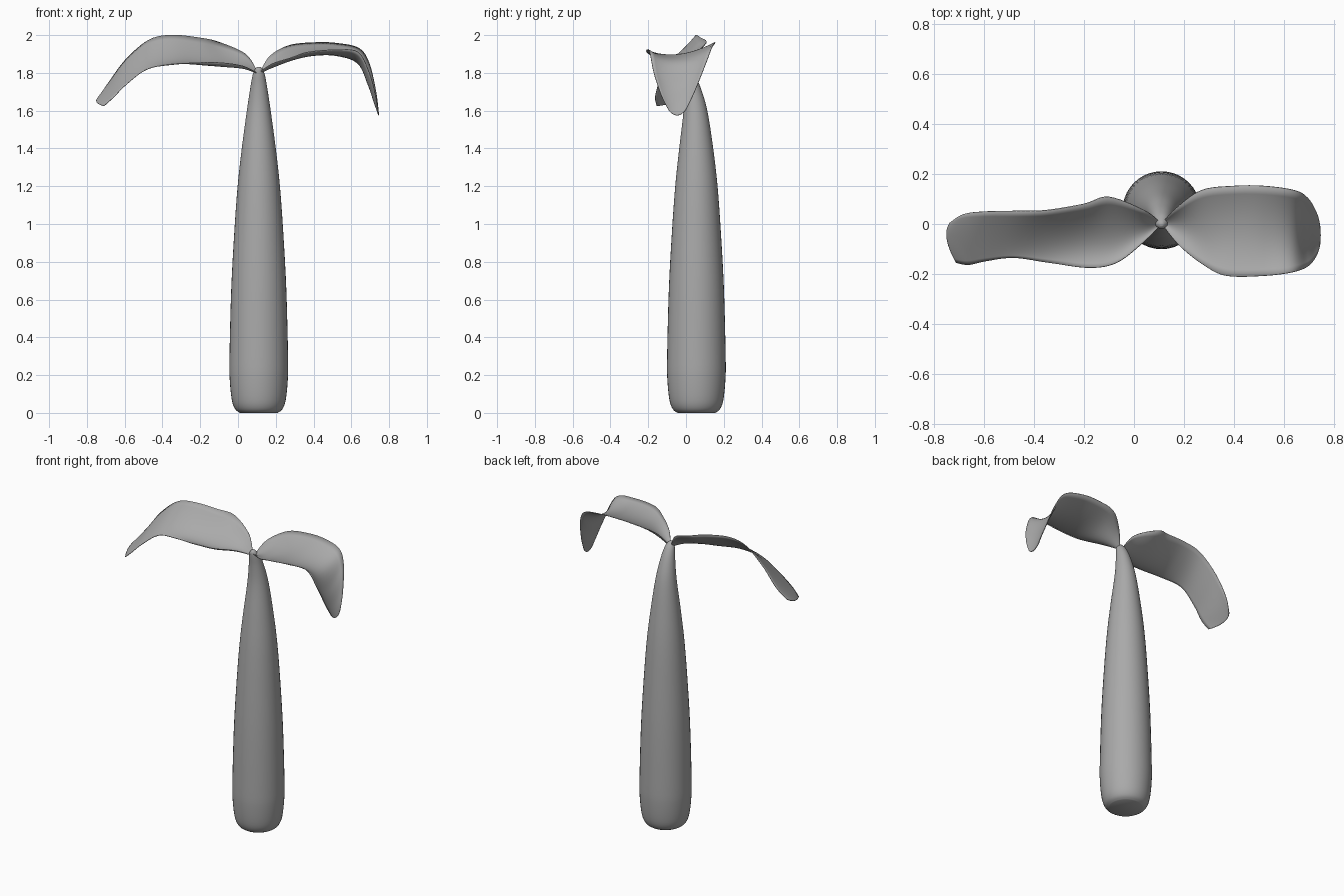
import bpy
import bmesh
import math
from mathutils import Vector

cube = bpy.data.objects.get("Cube")
if cube:
    bpy.data.objects.remove(cube, do_unlink=True)

grey = bpy.data.materials.new("plain_grey")
grey.use_nodes = True
grey.diffuse_color = (0.4, 0.4, 0.4, 1)
shader = grey.node_tree.nodes["Principled BSDF"]
shader.inputs["Base Color"].default_value = grey.diffuse_color
shader.inputs["Roughness"].default_value = 0.8


def smooth_path(points, steps):
    """Pass a smooth curve through the given points."""
    pts = [Vector(p) for p in points]
    last = len(pts) - 1
    result = []
    for i in range(last):
        a, b = pts[max(i - 1, 0)], pts[i]
        c, d = pts[i + 1], pts[min(i + 2, last)]
        for s in range(steps):
            t = s / steps
            result.append(b + (c - a) * (t / 2)
                          + (a * 2 - b * 5 + c * 4 - d) * (t * t / 2)
                          + (b * 3 - a - c * 3 + d) * (t ** 3 / 2))
    result.append(pts[-1])
    return result


def skin(name, rows, closed=False):
    """Join rows of points into one smooth-shaded surface."""
    bm = bmesh.new()
    grid = [[bm.verts.new(p) for p in row] for row in rows]
    count = len(grid[0])
    for low, high in zip(grid, grid[1:]):
        for j in range(count if closed else count - 1):
            k = (j + 1) % count
            bm.faces.new((low[j], low[k], high[k], high[j]))
    if closed:
        bm.faces.new(grid[0][::-1])
        bm.faces.new(grid[-1])
    bmesh.ops.recalc_face_normals(bm, faces=bm.faces)
    mesh = bpy.data.meshes.new(name)
    bm.to_mesh(mesh)
    bm.free()
    mesh.materials.append(grey)
    obj = bpy.data.objects.new(name, mesh)
    bpy.context.collection.objects.link(obj)
    bpy.ops.object.select_all(action='DESELECT')
    obj.select_set(True)
    bpy.context.view_layer.objects.active = obj
    bpy.ops.object.shade_smooth_by_angle(angle=math.radians(50))
    return obj


def make_leaf(name, back, middle, front, across=12):
    """Curl a sheet between two edges, dipping through a midrib."""
    rows = []
    for b, m, f in zip(*(smooth_path(rail, 6) for rail in (back, middle, front))):
        row = []
        for j in range(across + 1):
            t = j / across
            row.append(b * (1 - t) * (1 - 2 * t) + m * 4 * t * (1 - t) + f * t * (2 * t - 1))
        rows.append(row)
    leaf = skin(name, rows)
    thick = leaf.modifiers.new("leaf_thickness", 'SOLIDIFY')
    thick.thickness = 0.004
    thick.offset = 0


# Trunk: radius, centre y and height of each ring, bottom to top
trunk_profile = [
    (.1, .055, 0), (.125, .055, .02), (.143, .055, .07), (.154, .055, .18),
    (.155, .055, .3), (.146, .055, .65), (.13, .055, .95), (.112, .055, 1.2),
    (.09, .054, 1.4), (.063, .05, 1.6), (.045, .033, 1.72), (.032, .014, 1.79),
    (.02, .002, 1.82), (.008, 0, 1.832)]
sides = 40
trunk_rows = []
for radius, y, z in smooth_path(trunk_profile, 4):
    ring = []
    for i in range(sides):
        angle = math.tau * i / sides
        ring.append((.11 + radius * math.cos(angle), y + radius * math.sin(angle), z))
    trunk_rows.append(ring)
skin("trunk", trunk_rows, closed=True)

# Left leaf: broad trough that bends sharply down at its end
make_leaf(
    "left_leaf",
    back=[(.12, .012, 1.81), (.17, .065, 1.89), (.27, .135, 1.945),
          (.4, .152, 1.96), (.52, .152, 1.957), (.64, .135, 1.93),
          (.695, .105, 1.85), (.73, .045, 1.7), (.742, 0, 1.605)],
    middle=[(.12, 0, 1.8), (.19, -.01, 1.835), (.29, -.03, 1.875),
            (.4, -.035, 1.895), (.52, -.04, 1.893), (.635, -.04, 1.85),
            (.69, -.04, 1.735), (.722, -.045, 1.64), (.745, -.045, 1.575)],
    front=[(.12, -.012, 1.81), (.185, -.09, 1.85), (.28, -.165, 1.88),
           (.37, -.207, 1.91), (.52, -.207, 1.922), (.635, -.192, 1.91),
           (.695, -.17, 1.8), (.728, -.13, 1.68), (.742, -.09, 1.6)])

# Right leaf: longer, tilted to the front, drooping gently
make_leaf(
    "right_leaf",
    back=[(.1, .012, 1.81), (.04, .055, 1.9), (-.1, .108, 1.962),
          (-.2, .08, 1.985), (-.35, .055, 2), (-.47, .052, 1.975),
          (-.59, .05, 1.875), (-.68, .04, 1.755), (-.735, .005, 1.675)],
    middle=[(.1, 0, 1.8), (.03, -.02, 1.83), (-.08, -.05, 1.845),
            (-.2, -.06, 1.86), (-.35, -.06, 1.885), (-.48, -.06, 1.87),
            (-.6, -.06, 1.79), (-.695, -.06, 1.695), (-.748, -.06, 1.645)],
    front=[(.1, -.012, 1.8), (.03, -.08, 1.835), (-.07, -.155, 1.852),
           (-.18, -.175, 1.855), (-.34, -.155, 1.845), (-.48, -.135, 1.82),
           (-.59, -.148, 1.74), (-.66, -.163, 1.67), (-.71, -.155, 1.625)])
